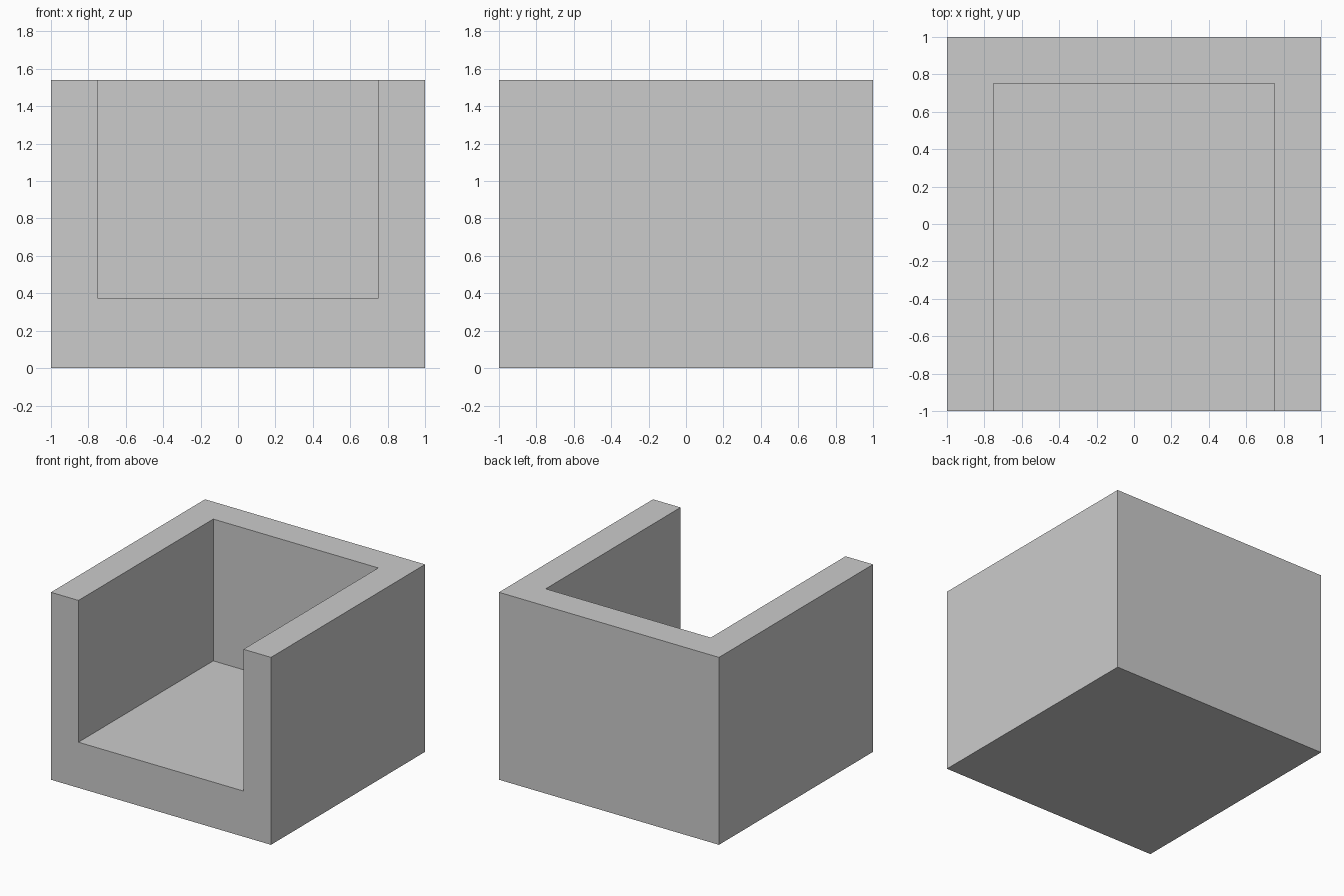
import bpy

if "Cube" in bpy.data.objects:
    bpy.data.objects.remove(bpy.data.objects["Cube"])

HEIGHT, FLOOR, WALL = 1.54, 0.375, 0.25


def box(name, lo, hi):
    """Axis-aligned box between two corners."""
    bpy.ops.mesh.primitive_cube_add(size=1)
    ob = bpy.context.object
    ob.name = name
    ob.location = [(a + b) / 2 for a, b in zip(lo, hi)]
    ob.scale = [b - a for a, b in zip(lo, hi)]
    bpy.ops.object.transform_apply(location=True, rotation=False, scale=True)
    return ob


# Solid armchair-like block
body = box("open_box_seat", (-1, -1, 0), (1, 1, HEIGHT))

# Cavity open at the front and the top
cutter = box("cavity_cutter", (-1 + WALL, -1.5, FLOOR), (1 - WALL, 1 - WALL, HEIGHT + 0.5))
cutter.hide_render = True

# Carve the cavity, then drop the cutter
cut = body.modifiers.new("carve_cavity", "BOOLEAN")
cut.operation = "DIFFERENCE"
cut.solver = "EXACT"
cut.object = cutter
bpy.ops.object.select_all(action="DESELECT")
body.select_set(True)
bpy.context.view_layer.objects.active = body
bpy.ops.object.modifier_apply(modifier=cut.name)
bpy.data.objects.remove(cutter, do_unlink=True)
